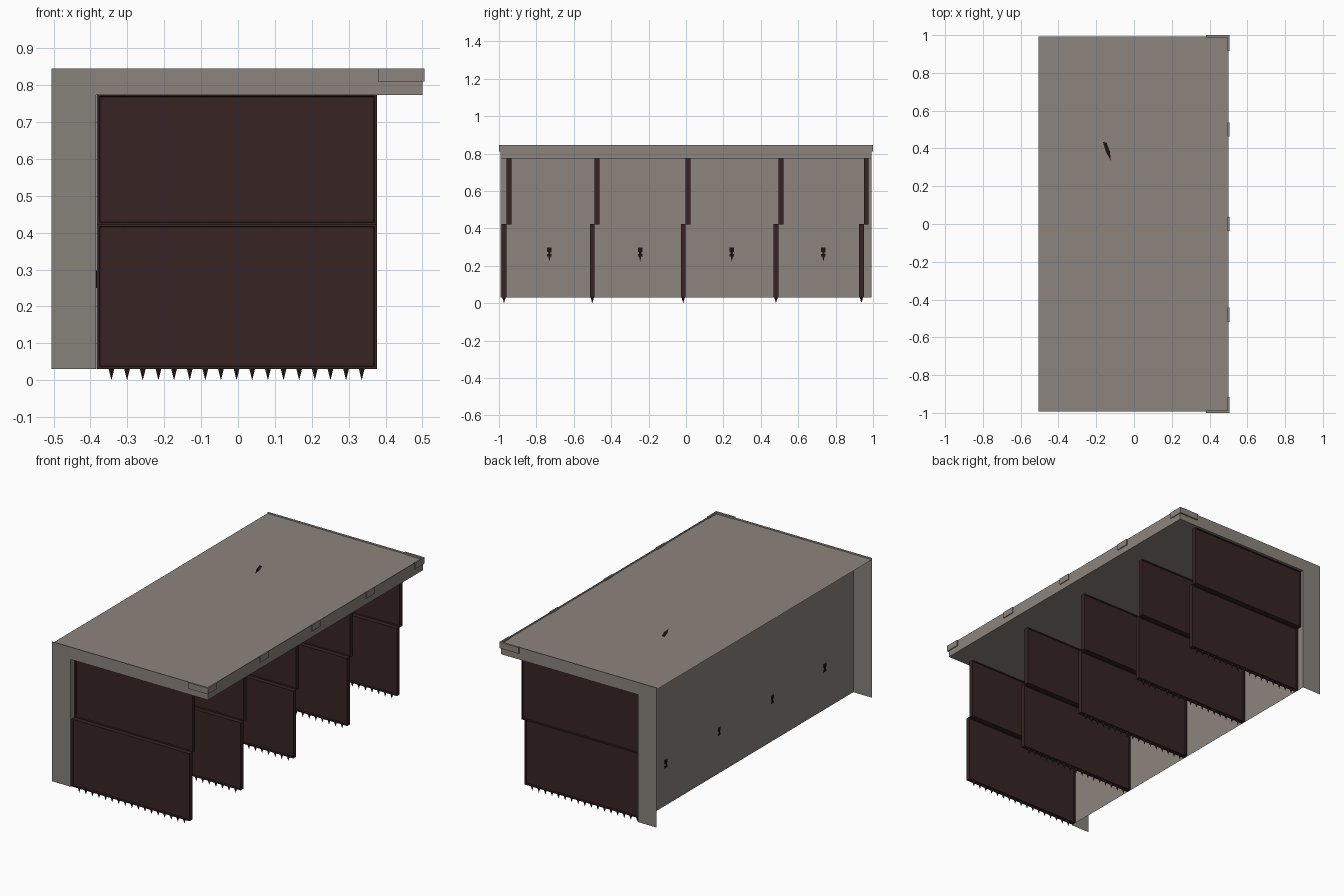
import bpy, bmesh, math
from mathutils import Vector, Matrix

if "Cube" in bpy.data.objects:
    bpy.data.objects.remove(bpy.data.objects["Cube"])


def material(name, rgb):
    m = bpy.data.materials.new(name)
    m.diffuse_color = (*rgb, 1)
    m.use_nodes = True
    m.node_tree.nodes["Principled BSDF"].inputs["Base Color"].default_value = m.diffuse_color
    return m


STONE = material("warm grey stone", (0.265, 0.230, 0.205))
QUOIN = material("cool grey block", (0.245, 0.228, 0.198))
RED = material("dark maroon metal", (0.038, 0.017, 0.017))
DARK = material("near black mark", (0.010, 0.006, 0.006))


def finish(name, bm, mat):
    me = bpy.data.meshes.new(name)
    bm.to_mesh(me)
    bm.free()
    me.materials.append(mat)
    ob = bpy.data.objects.new(name, me)
    bpy.context.collection.objects.link(ob)
    return ob


def face(bm, pts):
    return bm.faces.new([bm.verts.new(p) for p in pts])


def add_box(bm, lo, hi):
    c = [(a + b) / 2 for a, b in zip(lo, hi)]
    s = [b - a for a, b in zip(lo, hi)]
    mat = Matrix.Translation(c) @ Matrix.Diagonal((*s, 1))
    return bmesh.ops.create_cube(bm, size=1, matrix=mat)["verts"]


XB, XW, XF = -0.505, -0.385, 0.50     # open back edge, wall plane, roof front
YE, Z0, ZU, ZT = 0.992, 0.03, 0.773, 0.845

# roof top with raised rim and sunken field
bm = bmesh.new()
f = face(bm, [(XB, -YE, ZT), (XF, -YE, ZT), (XF, YE, ZT), (XB, YE, ZT)])
bmesh.ops.inset_region(bm, faces=[f], thickness=0.046)
bmesh.ops.inset_region(bm, faces=[f], thickness=0.006, depth=-0.01)
finish("roof_top", bm, STONE)

# fascia on three sides, the back stays open
bm = bmesh.new()
face(bm, [(XF, -YE, ZU), (XF, YE, ZU), (XF, YE, ZT), (XF, -YE, ZT)])
for s in (-1, 1):
    pts = [(XW, s * YE, ZU), (XF, s * YE, ZU), (XF, s * YE, ZT), (XW, s * YE, ZT)]
    face(bm, pts if s < 0 else pts[::-1])
finish("roof_fascia", bm, STONE)

# roof underside
bm = bmesh.new()
face(bm, [(XW, YE, ZU), (XF, YE, ZU), (XF, -YE, ZU), (XW, -YE, ZU)])
finish("roof_underside", bm, STONE)

# long wall
bm = bmesh.new()
face(bm, [(XW, -YE, Z0), (XW, YE, Z0), (XW, YE, ZT - 0.012), (XW, -YE, ZT - 0.012)])
finish("long_wall", bm, STONE)

# end pillars: thin sheets at both ends
bm = bmesh.new()
for s in (-1, 1):
    pts = [(XB, s * YE, Z0), (XW, s * YE, Z0), (XW, s * YE, ZT), (XB, s * YE, ZT)]
    face(bm, pts if s < 0 else pts[::-1])
finish("end_pillars", bm, QUOIN)

# raised blocks climbing the pillars
bm = bmesh.new()
rows = [(Z0 + 0.132 * i, Z0 + 0.132 * i + 0.065) for i in range(6)] + [(0.81, ZT)]
for s in (-1, 1):
    for a, b in rows:
        y0, y1 = sorted((s * YE, s * 0.999))
        f = face(bm, [(XB, s * YE, a), (XW - 0.003, s * YE, a),
                      (XW - 0.003, s * YE, b), (XB, s * YE, b)][::-s])
        bmesh.ops.inset_region(bm, faces=[f], thickness=0.003, depth=0.008)
finish("pillar_blocks", bm, QUOIN)

# raised blocks along the roof edge
bm = bmesh.new()
for y in (-0.48, 0.0, 0.5):
    add_box(bm, (XF - 0.004, y - 0.038, 0.81), (0.505, y + 0.038, ZT + 0.0005))
for s in (-1, 1):
    y0, y1 = sorted((s * 0.915, s * 1.0))
    add_box(bm, (XF - 0.004, y0, 0.81), (0.505, y1, ZT + 0.0005))
    y0, y1 = sorted((s * (YE - 0.004), s * 1.0))
    add_box(bm, (0.38, y0, 0.81), (0.505, y1, ZT + 0.0005))
finish("roof_edge_blocks", bm, STONE)


# sliding gates: upper and lower framed panel, spikes under the lower one
def add_panel(bm, y, z0, z1):
    verts = add_box(bm, (XW + 0.002, y - 0.013, z0), (0.377, y + 0.013, z1))
    big = [f for f in {f for v in verts for f in v.link_faces} if abs(f.normal.y) > 0.9]
    bm.normal_update()
    big = [f for f in {f for v in verts for f in v.link_faces} if abs(f.normal.y) > 0.9]
    for f in big:
        bmesh.ops.inset_region(bm, faces=[f], thickness=0.010)
        bmesh.ops.inset_region(bm, faces=[f], thickness=0.003, depth=-0.005)


for i, y in enumerate((-0.960, -0.488, -0.002, 0.494, 0.951)):
    bm = bmesh.new()
    add_panel(bm, y + 0.013, 0.42, ZU + 0.004)
    finish(f"gate_upper_{i}", bm, RED)
    bm = bmesh.new()
    add_panel(bm, y - 0.013, Z0, 0.424)
    finish(f"gate_lower_{i}", bm, RED)
    bm = bmesh.new()
    for k in range(17):
        m = Matrix.Translation((-0.343 + 0.0424 * k, y - 0.013, 0.0155))
        bmesh.ops.create_cone(bm, cap_ends=True, segments=6, radius1=0.0,
                              radius2=0.009, depth=0.031, matrix=m)
    bmesh.ops.remove_doubles(bm, verts=bm.verts, dist=0.0001)
    finish(f"gate_spikes_{i}", bm, RED)

# small dark fittings on the wall between the gates
bm = bmesh.new()
for y in (-0.73, -0.245, 0.245, 0.735):
    for hw, a, b in ((0.012, 0.275, 0.297), (0.006, 0.262, 0.275), (0.012, 0.25, 0.262)):
        add_box(bm, (XW - 0.002, y - hw, a), (XW + 0.004, y + hw, b))
    face(bm, [(XW + 0.003, y - 0.006, 0.25), (XW + 0.003, y, 0.222), (XW + 0.003, y + 0.006, 0.25)])
finish("wall_fittings", bm, DARK)

# narrow dark crack on the roof
bm = bmesh.new()
zc = ZT - 0.008
face(bm, [(x, y, zc) for x, y in ((-0.165, 0.435), (-0.148, 0.38), (-0.122, 0.335),
                                  (-0.128, 0.385), (-0.145, 0.43))])
finish("roof_crack", bm, DARK)
